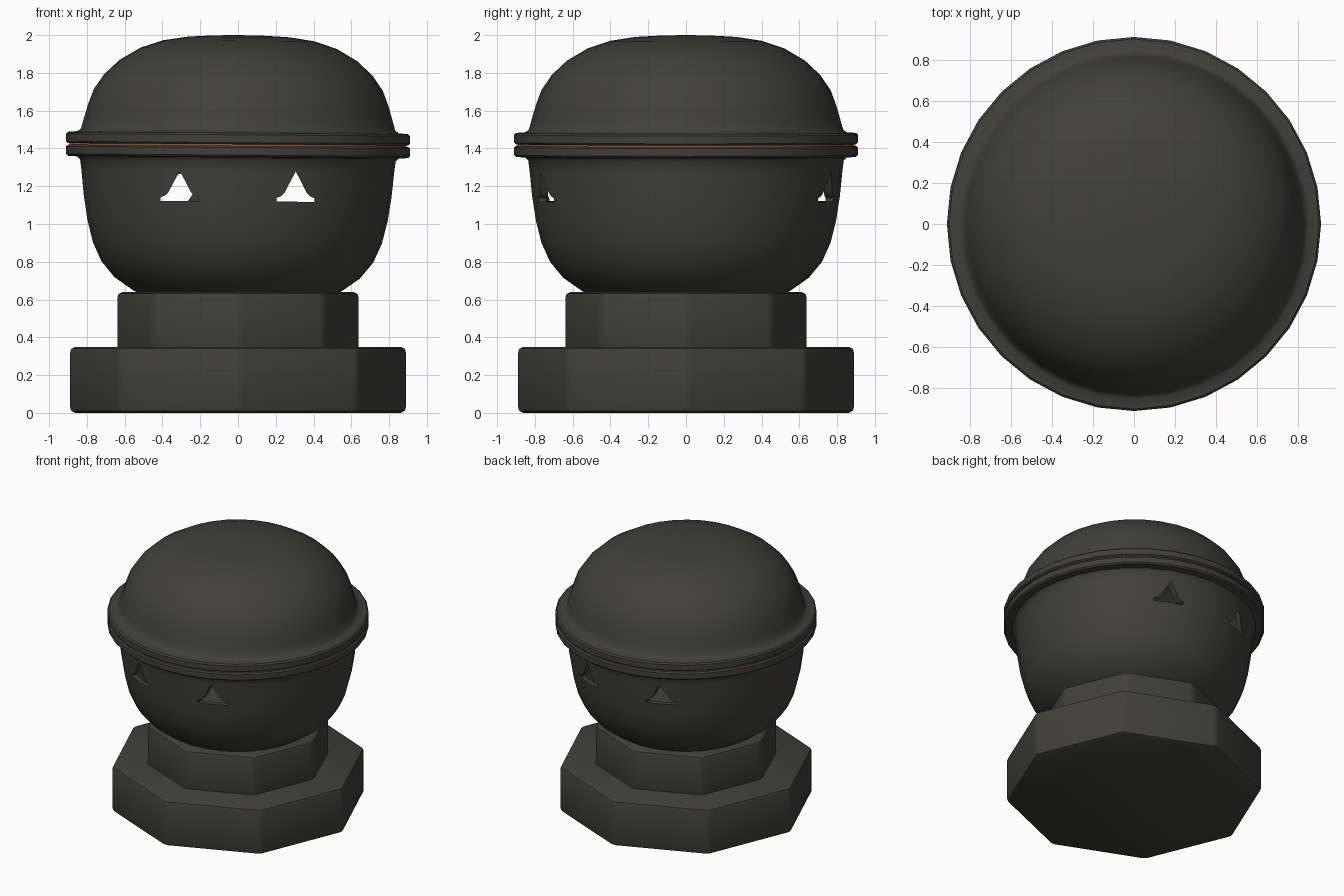
import bpy, bmesh, math
from mathutils import Matrix

if "Cube" in bpy.data.objects:
    bpy.data.objects.remove(bpy.data.objects["Cube"])


def material(name, rgb):
    m = bpy.data.materials.new(name)
    m.diffuse_color = (*rgb, 1)
    m.use_nodes = True
    m.node_tree.nodes["Principled BSDF"].inputs["Base Color"].default_value = m.diffuse_color
    return m


IRON = material("dark olive iron", (0.052, 0.051, 0.040))
EMBER = material("ember orange", (0.60, 0.14, 0.03))
TILT = (Matrix.Translation((0, 0, 1.42)) @ Matrix.Rotation(math.radians(0.4), 4, 'Y')
        @ Matrix.Translation((0, 0, -1.42)))


def finish(bm, name, mat):
    bmesh.ops.recalc_face_normals(bm, faces=bm.faces[:])
    me = bpy.data.meshes.new(name)
    bm.to_mesh(me)
    bm.free()
    ob = bpy.data.objects.new(name, me)
    bpy.context.collection.objects.link(ob)
    me.materials.append(mat)
    return ob


def smooth(ob, angle):
    bpy.ops.object.select_all(action='DESELECT')
    ob.select_set(True)
    bpy.context.view_layer.objects.active = ob
    bpy.ops.object.shade_smooth_by_angle(angle=math.radians(angle))


def lathe(name, profile, mat, n=32):
    """Revolve a closed loop of (radius, z) points; radius 0 makes a pole."""
    bm = bmesh.new()
    rings = []
    for r, z in profile:
        if r == 0:
            rings.append([bm.verts.new((0, 0, z))] * n)
        else:
            rings.append([bm.verts.new((r * math.cos(2 * math.pi * i / n),
                                        r * math.sin(2 * math.pi * i / n), z)) for i in range(n)])
    for a, b in zip(rings, rings[1:] + rings[:1]):
        for i in range(n):
            j = (i + 1) % n
            vs = list(dict.fromkeys((a[i], a[j], b[j], b[i])))
            if len(vs) > 2:
                bm.faces.new(vs)
    bmesh.ops.transform(bm, matrix=TILT, verts=bm.verts[:])
    return finish(bm, name, mat)


def octagon_block(name, r, z0, z1):
    """Octagonal foot with a corner on each axis and softened edges."""
    bm = bmesh.new()
    vs = [bm.verts.new((r * math.cos(k * math.pi / 4), r * math.sin(k * math.pi / 4), z0)) for k in range(8)]
    f = bm.faces.new(vs)
    top = bmesh.ops.extrude_face_region(bm, geom=[f])['geom']
    bmesh.ops.translate(bm, vec=(0, 0, z1 - z0), verts=[v for v in top if isinstance(v, bmesh.types.BMVert)])
    bmesh.ops.recalc_face_normals(bm, faces=bm.faces[:])
    bmesh.ops.bevel(bm, geom=bm.edges[:], offset=0.03, segments=2, profile=0.5, affect='EDGES')
    ob = finish(bm, name, IRON)
    smooth(ob, 35)


# stepped octagonal base
octagon_block("base_plinth", 0.895, 0.0, 0.35)
octagon_block("base_neck", 0.645, 0.30, 0.64)

# bowl shell with a rim flange
bowl = lathe("bowl", [
    (0, 0.60), (0.46, 0.60), (0.55, 0.645), (0.65, 0.715), (0.72, 0.80), (0.765, 0.90), (0.795, 1.02),
    (0.815, 1.15), (0.828, 1.28), (0.835, 1.335), (0.85, 1.352), (0.90, 1.355), (0.91, 1.365),
    (0.91, 1.405), (0.90, 1.414), (0.79, 1.414), (0.785, 1.28), (0.77, 1.12), (0.74, 0.96),
    (0.68, 0.82), (0.58, 0.73), (0.45, 0.68), (0, 0.66)], IRON)

# flared triangular vent holes, cut through front and back
half = [(0.10, 0), (0.10, 0.02), (0.078, 0.028), (0.06, 0.045), (0.038, 0.088)]
outline = half + [(0, 0.16)] + [(-x, z) for x, z in reversed(half)]
for cx in (-0.307, 0.307):
    bm = bmesh.new()
    f = bm.faces.new([bm.verts.new((cx + x, -1.1, 1.12 + z)) for x, z in outline])
    ext = bmesh.ops.extrude_face_region(bm, geom=[f])['geom']
    bmesh.ops.translate(bm, vec=(0, 2.2, 0), verts=[v for v in ext if isinstance(v, bmesh.types.BMVert)])
    bmesh.ops.transform(bm, matrix=TILT, verts=bm.verts[:])
    cutter = finish(bm, "vent_cutter", IRON)
    cutter.hide_render = True
    mod = bowl.modifiers.new("vent", 'BOOLEAN')
    mod.operation, mod.solver, mod.object = 'DIFFERENCE', 'EXACT', cutter
    bpy.context.view_layer.objects.active = bowl
    bpy.ops.object.modifier_apply(modifier=mod.name)
    bpy.data.objects.remove(cutter)
smooth(bowl, 40)

# glowing seam between the rims
lathe("ember_seam", [(0.80, 1.412), (0.893, 1.412), (0.893, 1.427), (0.80, 1.427)], EMBER)

# domed lid with matching flange
lid = lathe("lid", [
    (0.79, 1.422), (0.90, 1.422), (0.91, 1.431), (0.91, 1.472), (0.90, 1.482), (0.85, 1.486),
    (0.832, 1.50), (0.818, 1.55), (0.795, 1.63), (0.765, 1.71), (0.71, 1.79), (0.63, 1.865),
    (0.52, 1.93), (0.40, 1.97), (0.27, 1.99), (0.13, 1.998), (0, 2.0), (0, 1.95), (0.27, 1.94),
    (0.48, 1.89), (0.65, 1.77), (0.74, 1.64)], IRON)
smooth(lid, 40)
